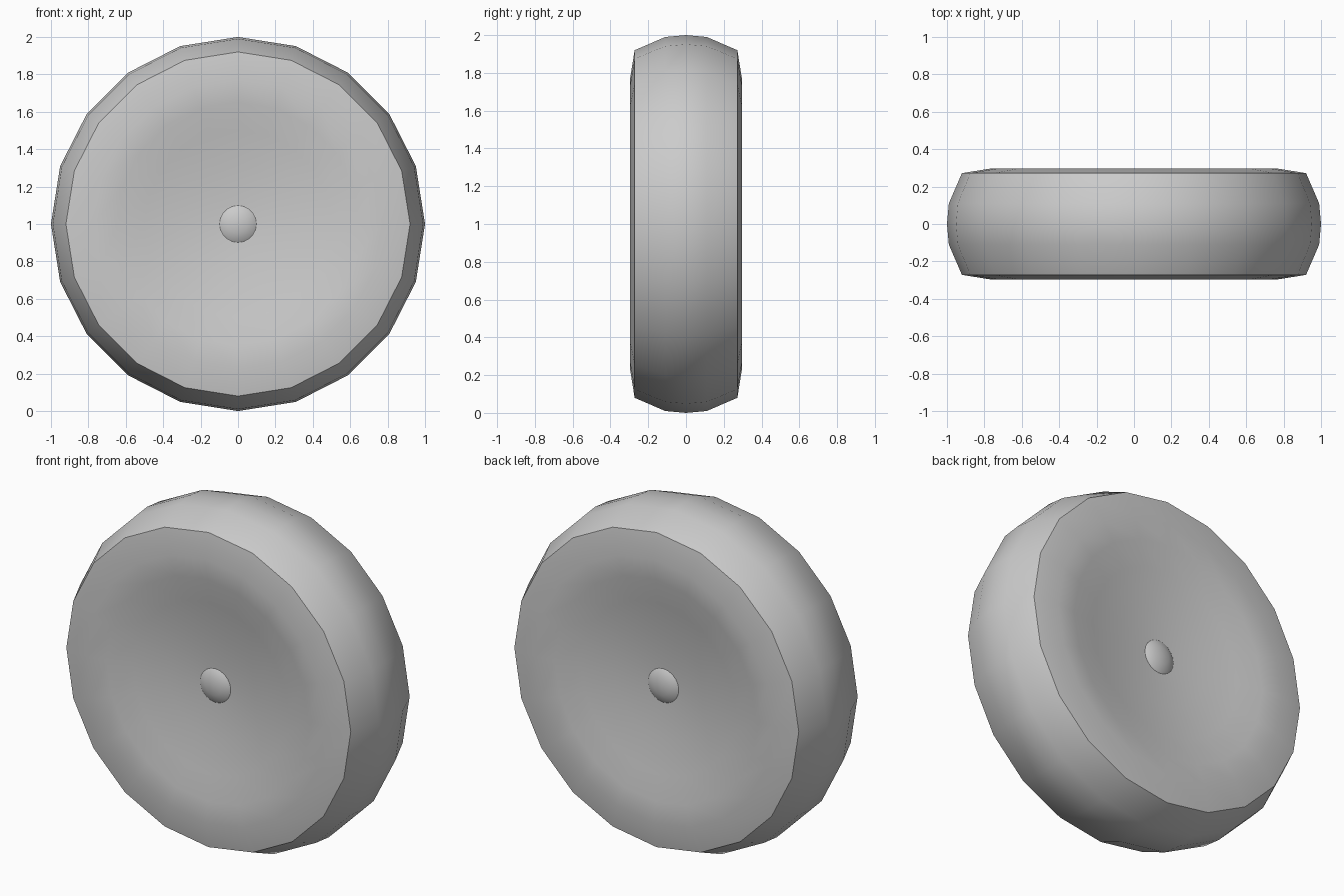
import bpy, bmesh
from math import pi
from mathutils import Matrix

if "Cube" in bpy.data.objects:
    bpy.data.objects.remove(bpy.data.objects["Cube"])

SIDES = 20


def lathe(name, profile):
    """Spin (radius, y) points round the y axis, raised to stand on the ground."""
    bm = bmesh.new()
    verts = [bm.verts.new((0, y, r)) for r, y in profile]
    edges = [bm.edges.new(pair) for pair in zip(verts, verts[1:])]
    bmesh.ops.spin(bm, geom=verts + edges, cent=(0, 0, 0), axis=(0, 1, 0),
                   angle=2 * pi, steps=SIDES, use_duplicate=False)
    bmesh.ops.remove_doubles(bm, verts=bm.verts, dist=1e-4)
    bmesh.ops.recalc_face_normals(bm, faces=bm.faces)
    bmesh.ops.transform(bm, matrix=Matrix.Translation((0, 0, 1)), verts=bm.verts)
    mesh = bpy.data.meshes.new(name)
    bm.to_mesh(mesh)
    bm.free()
    obj = bpy.data.objects.new(name, mesh)
    bpy.context.collection.objects.link(obj)
    bpy.ops.object.select_all(action='DESELECT')
    obj.select_set(True)
    bpy.context.view_layer.objects.active = obj
    bpy.ops.object.shade_smooth_by_angle(angle=pi / 6)
    return obj


# Tyre: rounded tread, sharp shoulder, dished side walls
half = [(0, 0.205), (0.1, 0.208), (0.3, 0.222), (0.5, 0.255), (0.65, 0.283),
        (0.77, 0.296), (0.92, 0.272), (0.99, 0.11)]
lathe("wheel", half + [(1.0, 0)] + [(r, -y) for r, y in reversed(half)])

# Hub caps: shallow domes at the middle of both sides
for side, label in ((-1, "front"), (1, "back")):
    lathe(label + "_hub_cap",
          [(r, side * y) for r, y in ((0, 0.235), (0.05, 0.229), (0.085, 0.217), (0.1, 0.207))])
